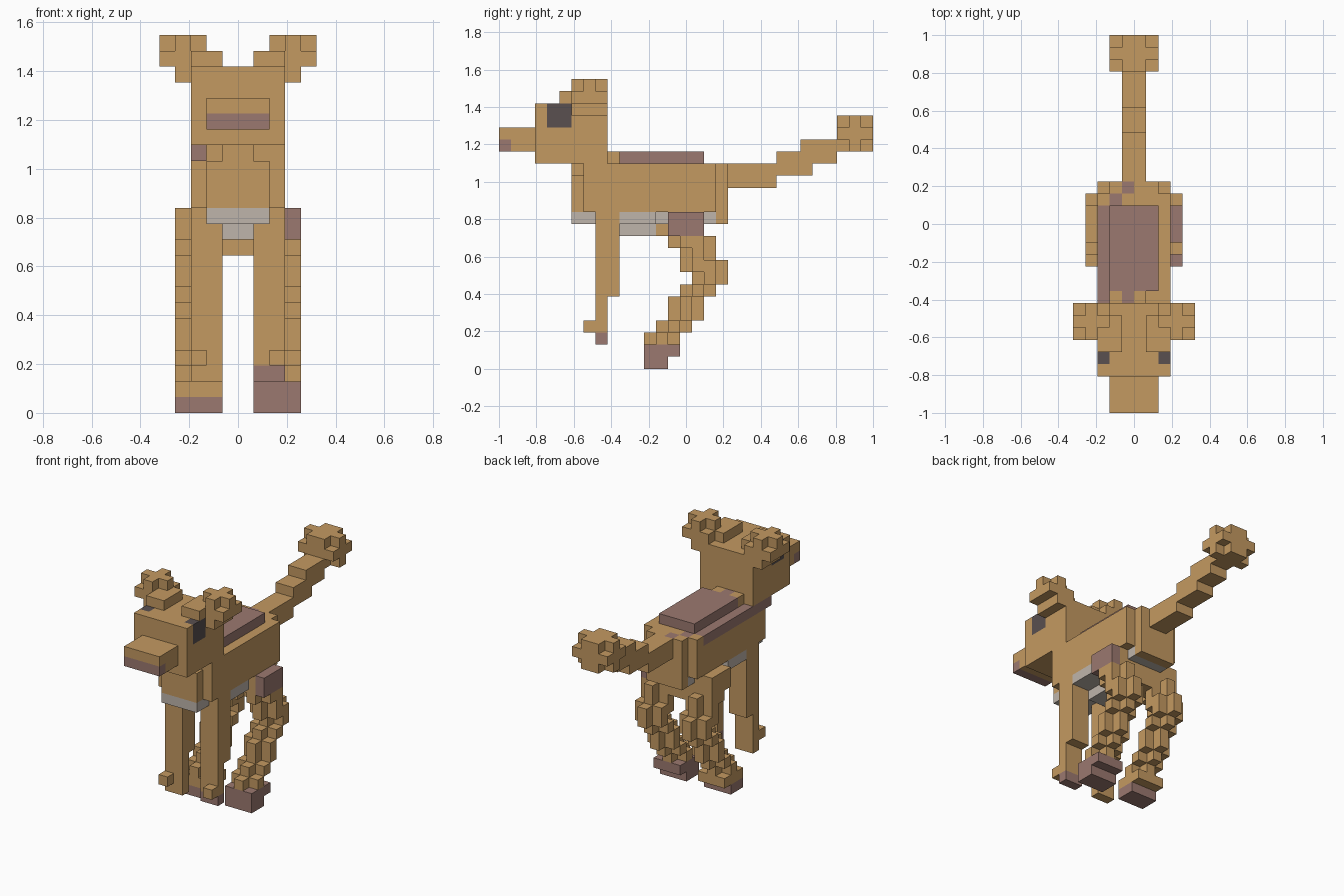
import bpy
import bmesh
from mathutils import Vector

default_cube = bpy.data.objects.get("Cube")
if default_cube:
    bpy.data.objects.remove(default_cube)

UNIT = 2 / 31  # edge of one block


def make_material(name, red, green, blue):
    material = bpy.data.materials.new(name)
    color = (red, green, blue, 1)
    material.diffuse_color = color
    material.use_nodes = True
    material.node_tree.nodes["Principled BSDF"].inputs["Base Color"].default_value = color
    return material


TAN = make_material("tan fur", .55, .32, .12)
BROWN = make_material("dusty brown", .33, .19, .16)
WHITE = make_material("pale belly", .52, .46, .41)
DARK = make_material("dark eye", .10, .08, .08)
PALETTE = [TAN, BROWN, WHITE, DARK]


class Part:
    """A set of coloured blocks, turned into a clean outer skin."""

    def __init__(self, name):
        self.name = name
        self.blocks = {}

    def box(self, x, y, z, material=TAN):
        for i in range(*x):
            for j in range(*y):
                for k in range(*z):
                    self.blocks[i, j, k] = material
        return self

    def pair(self, x, y, z, material=TAN):
        self.box(x, y, z, material)
        return self.box((-x[1], -x[0]), y, z, material)

    def paint(self, x, y, z, material):
        for i, j, k in self.blocks:
            if x[0] <= i < x[1] and y[0] <= j < y[1] and z[0] <= k < z[1]:
                self.blocks[i, j, k] = material
        return self

    def mirrored(self, name):
        other = Part(name)
        other.blocks = {(-1 - i, j, k): m for (i, j, k), m in self.blocks.items()}
        return other

    def build(self):
        bm = bmesh.new()
        corners = {}

        def corner(point):
            key = tuple(round(c) for c in point)
            if key not in corners:
                x, y, z = key
                corners[key] = bm.verts.new((x * UNIT, y * UNIT - 1, z * UNIT))
            return corners[key]

        for cell, material in self.blocks.items():
            for axis in range(3):
                for side in (0, 1):
                    step = Vector((0, 0, 0))
                    step[axis] = 2 * side - 1
                    if tuple(int(c) for c in Vector(cell) + step) in self.blocks:
                        continue
                    u, v = Vector((0, 0, 0)), Vector((0, 0, 0))
                    u[(axis + 1) % 3] = v[(axis + 2) % 3] = 1
                    start = Vector(cell)
                    start[axis] += side
                    ring = [start, start + u, start + u + v, start + v]
                    if not side:
                        ring.reverse()
                    face = bm.faces.new([corner(p) for p in ring])
                    face.material_index = PALETTE.index(material)
        # Merge flat areas of one colour
        bmesh.ops.dissolve_limit(bm, angle_limit=.01, verts=bm.verts[:],
                                 edges=bm.edges[:], delimit={'MATERIAL'})
        mesh = bpy.data.meshes.new(self.name)
        bm.to_mesh(mesh)
        bm.free()
        for material in PALETTE:
            mesh.materials.append(material)
        bpy.context.collection.objects.link(bpy.data.objects.new(self.name, mesh))


# Head with snout, dark mouth line and eyes
head = Part("head")
head.box((-3, 3), (3, 9), (17, 22)).box((-2, 2), (0, 3), (18, 20))
head.paint((-2, 2), (0, 1), (18, 19), BROWN)
head.pair((2, 3), (4, 6), (20, 22), DARK)
head.build()

# Ears: rounded tufts with a root on the head and a lobe underneath
ear = Part("left_ear")
ear.box((2, 5), (6, 9), (22, 23)).box((1, 3), (5, 8), (22, 23))
ear.box((3, 4), (6, 9), (21, 24)).box((2, 5), (7, 8), (23, 24))
ear.build()
ear.mirrored("right_ear").build()

# Body with chest, rump, pale underside and hips
body = Part("body")
body.box((-3, 3), (7, 18), (13, 17))
body.box((-2, 2), (6, 7), (13, 16)).box((-1, 1), (6, 7), (16, 17))
body.box((-3, -2), (6, 7), (16, 17))
body.box((-2, 2), (18, 19), (12, 17))
body.box((-2, 2), (6, 18), (12, 13), WHITE)
body.box((-3, 3), (10, 13), (12, 13), WHITE)
body.box((-1, 1), (10, 13), (11, 12), WHITE)
body.box((-1, 1), (13, 14), (11, 13)).box((-1, 1), (14, 17), (10, 13))
# Brown saddle and the uneven patches around it
body.box((-2, 2), (10, 17), (17, 18), BROWN)
body.box((-2, 1), (9, 10), (17, 18))
body.paint((-3, -2), (6, 17), (16, 17), BROWN)
body.paint((-1, 0), (9, 10), (17, 18), BROWN)
body.paint((-2, -1), (17, 18), (16, 17), BROWN)
body.paint((-1, 0), (18, 19), (16, 17), BROWN)
body.build()

# Front legs, each with one forward toe
front_leg = Part("left_front_leg")
front_leg.box((1, 3), (8, 10), (6, 12)).box((1, 3), (8, 9), (2, 6))
front_leg.box((2, 3), (8, 10), (12, 13))
front_leg.box((2, 3), (7, 8), (3, 4))
front_leg.mirrored("right_front_leg").build()
front_leg.paint((1, 3), (8, 9), (2, 3), BROWN).build()

# Hind legs: stepped tubes whose side layers are narrower than the core
hind_leg = Part("left_hind_leg")
hind_leg.box((1, 4), (12, 14), (0, 1)).box((1, 4), (12, 15), (1, 2))
for low, high, front, back in [(2, 3, 12, 15), (3, 4, 13, 16), (4, 6, 14, 17),
                               (6, 7, 15, 18), (7, 8, 16, 19), (8, 9, 15, 19),
                               (9, 10, 15, 18), (10, 11, 14, 18)]:
    hind_leg.box((2, 3), (front, back), (low, high))
    hind_leg.box((1, 4), (front + 1, back - 1), (low, high))
hind_leg.box((1, 4), (14, 17), (11, 12)).box((2, 4), (14, 17), (12, 13))
right_hind_leg = hind_leg.mirrored("right_hind_leg")
right_hind_leg.paint((-4, -1), (12, 15), (0, 1), BROWN).build()
hind_leg.paint((1, 4), (12, 15), (0, 2), BROWN)
hind_leg.paint((3, 4), (14, 17), (11, 13), BROWN).build()

# Tail climbing in steps to a tufted tip
tail = Part("tail")
for front, back, low, high in [(19, 23, 15, 17), (23, 26, 16, 18),
                               (25, 28, 17, 19), (28, 31, 18, 21)]:
    tail.box((-1, 1), (front, back), (low, high))
tail.box((-2, 2), (28, 31), (19, 20)).box((-2, 2), (29, 30), (18, 21))
tail.build()
